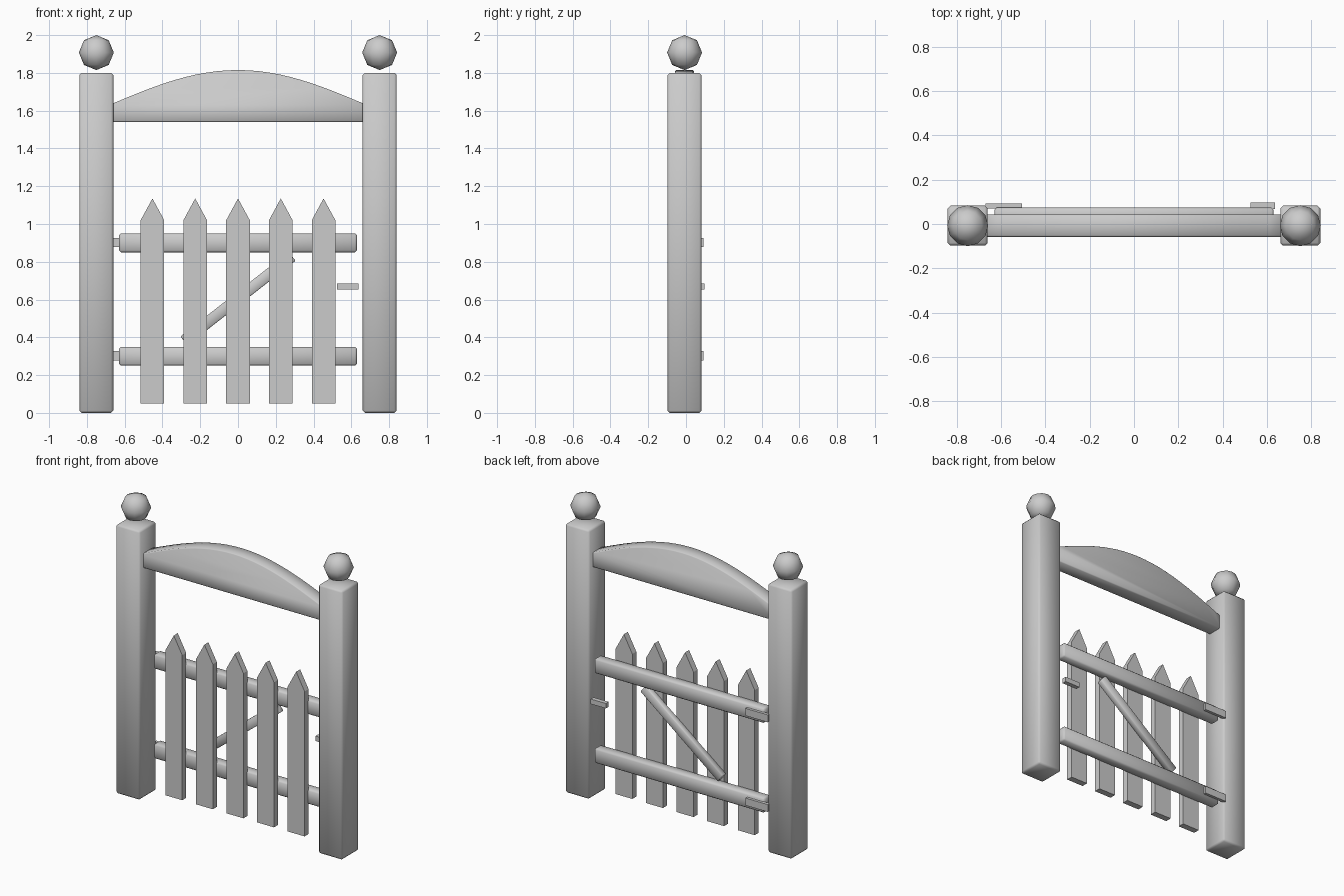
import bpy, bmesh, math
from mathutils import Matrix

cube = bpy.data.objects.get("Cube")
if cube:
    bpy.data.objects.remove(cube, do_unlink=True)

grey = bpy.data.materials.new("plain_grey")
grey.use_nodes = True
grey.diffuse_color = (0.6, 0.6, 0.6, 1)
grey.node_tree.nodes["Principled BSDF"].inputs["Base Color"].default_value = (0.6, 0.6, 0.6, 1)


def finish(name, bm, bevel=0, smooth=None):
    """Turn a bmesh into an object, optionally bevelled and smooth shaded."""
    if bevel:
        sharp = [e for e in bm.edges if e.calc_face_angle(0) > math.radians(35)]
        bmesh.ops.bevel(bm, geom=sharp, offset=bevel, segments=1, affect='EDGES')
    bmesh.ops.recalc_face_normals(bm, faces=bm.faces)
    mesh = bpy.data.meshes.new(name)
    bm.to_mesh(mesh)
    bm.free()
    mesh.materials.append(grey)
    ob = bpy.data.objects.new(name, mesh)
    bpy.context.collection.objects.link(ob)
    if smooth:
        bpy.ops.object.select_all(action='DESELECT')
        ob.select_set(True)
        bpy.context.view_layer.objects.active = ob
        bpy.ops.object.shade_smooth_by_angle(angle=math.radians(smooth))
    return ob


def box(name, xs, ys, zs, bevel=0, smooth=None, tilt=0):
    """Box from its extents, tilted about y around its own centre."""
    bm = bmesh.new()
    size = [b - a for a, b in (xs, ys, zs)]
    mid = [(a + b) / 2 for a, b in (xs, ys, zs)]
    bmesh.ops.create_cube(bm, size=1, matrix=Matrix.Diagonal((*size, 1)))
    if bevel:
        bmesh.ops.bevel(bm, geom=bm.edges[:], offset=bevel, segments=1, affect='EDGES')
    bm.transform(Matrix.Translation(mid) @ Matrix.Rotation(-tilt, 4, 'Y'))
    return finish(name, bm, 0, smooth)


def slab(name, outline, ys, bevel=0, smooth=None):
    """Front outline of (x, z) points extruded along y."""
    bm = bmesh.new()
    face = bm.faces.new([bm.verts.new((x, ys[0], z)) for x, z in outline])
    out = bmesh.ops.extrude_face_region(bm, geom=[face])
    moved = [v for v in out["geom"] if isinstance(v, bmesh.types.BMVert)]
    bmesh.ops.translate(bm, verts=moved, vec=(0, ys[1] - ys[0], 0))
    return finish(name, bm, bevel, smooth)


MID_Y = -0.0075

# Posts with ball finials
for side, s in (("right", -1), ("left", 1)):
    x = 0.75 * s
    box(side + "_post", (x - 0.09, x + 0.09), (MID_Y - 0.09, MID_Y + 0.09),
        (0, 1.8), bevel=0.012, smooth=60)
    bm = bmesh.new()
    bmesh.ops.create_uvsphere(bm, u_segments=12, v_segments=4, radius=0.0925)
    bm.transform(Matrix.Translation((x, MID_Y, 1.9075)))
    finish(side + "_post_finial", bm, smooth=60)

# Arched top beam
steps = 24
arch = [(0.67, 1.54), (-0.67, 1.54)]
for i in range(steps + 1):
    t = 2 * i / steps - 1
    arch.append((0.67 * t, 1.635 + 0.18 * math.cos(t * math.pi / 2)))
slab("arched_beam", arch, (-0.0575, 0.0425), bevel=0.006, smooth=60)

# Gate rails with their hinges
for level, z in (("lower", 0.3), ("upper", 0.9)):
    box(level + "_rail", (-0.63, 0.63), (0.005, 0.074), (z - 0.05, z + 0.05),
        bevel=0.01, smooth=60)
    box(level + "_hinge", (-0.67, -0.505), (0.07, 0.092), (z - 0.022, z + 0.027))

# Pointed pickets
for i in range(5):
    x = (i - 2) * 0.2265
    w = 0.0625
    slab(f"picket_{i + 1}",
         [(x - w, 0.05), (x + w, 0.05), (x + w, 1.02), (x, 1.135), (x - w, 1.02)],
         (-0.032, 0.01))

# Diagonal brace
box("diagonal_brace", (-0.3635, 0.3635), (0.008, 0.05), (0.575, 0.635),
    bevel=0.005, smooth=60, tilt=math.radians(38))

# Latch
box("latch", (0.525, 0.637), (0.068, 0.0975), (0.653, 0.686))
